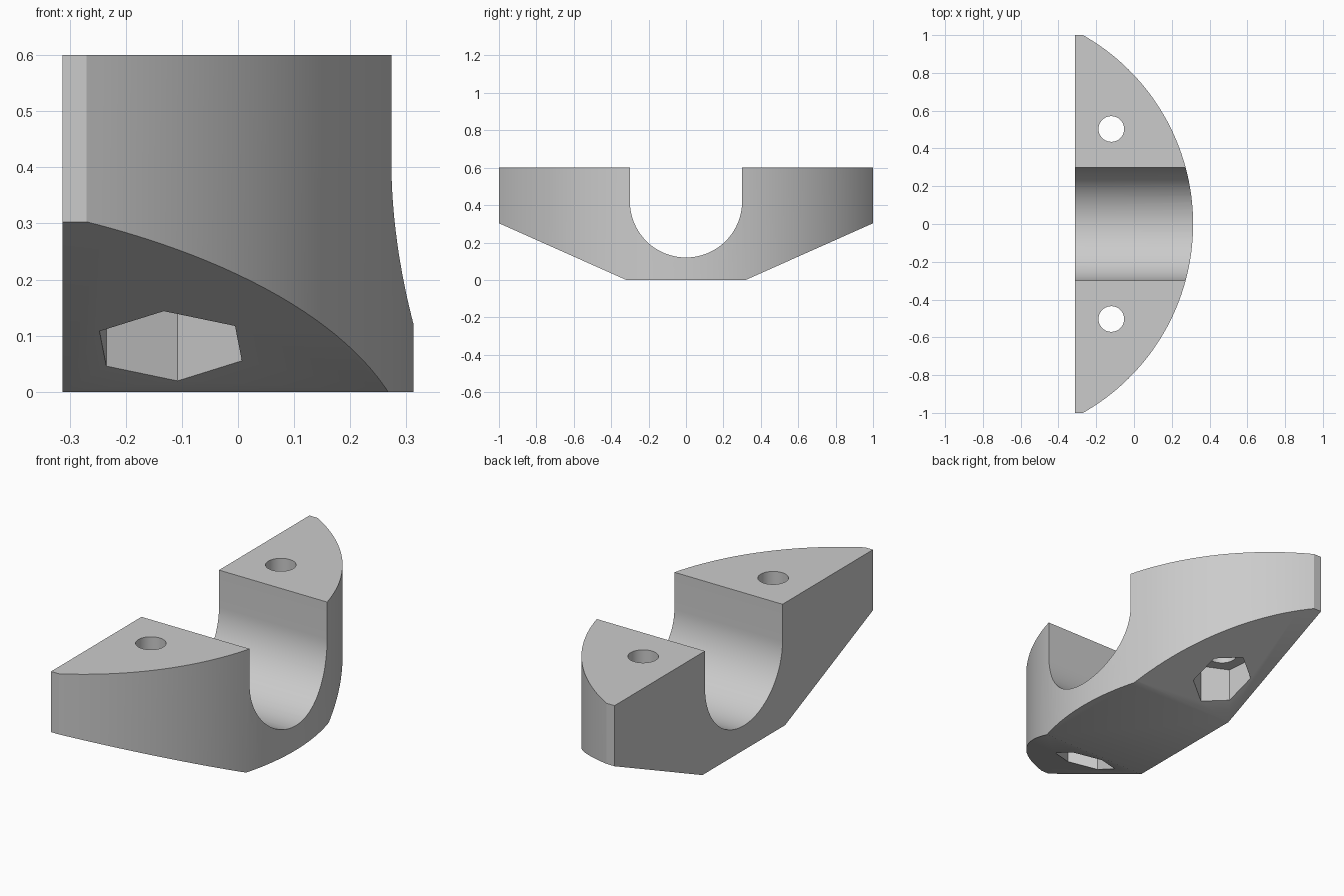
import bpy
import bmesh
from math import cos, sin, pi, radians, asin
from mathutils import Matrix, Vector

if "Cube" in bpy.data.objects:
    bpy.data.objects.remove(bpy.data.objects["Cube"], do_unlink=True)

BACK_X, FRONT_X, HEIGHT = -0.313, 0.313, 0.6
ARC_R = 1.149
HOLE_X, HOLE_Y = -0.12, 0.503

grey = bpy.data.materials.new("plain grey")
grey.use_nodes = True
colour = (0.6, 0.6, 0.6, 1)
grey.diffuse_color = colour
grey.node_tree.nodes["Principled BSDF"].inputs["Base Color"].default_value = colour


def arc(cx, cy, r, start, end, steps):
    """Points along a circular arc, angles in radians."""
    angles = [start + (end - start) * i / steps for i in range(steps + 1)]
    return [(cx + r * cos(a), cy + r * sin(a)) for a in angles]


def prism(name, points, low, high, turn=Matrix(), planes=()):
    """Extrude a 2D outline from low to high, then trim it by planes."""
    bm = bmesh.new()
    face = bm.faces.new([bm.verts.new((x, y, low)) for x, y in points])
    top = bmesh.ops.extrude_face_region(bm, geom=[face])["geom"]
    moved = [v for v in top if isinstance(v, bmesh.types.BMVert)]
    bmesh.ops.translate(bm, verts=moved, vec=(0, 0, high - low))
    for point, normal in planes:
        geom = bm.verts[:] + bm.edges[:] + bm.faces[:]
        cut = bmesh.ops.bisect_plane(bm, geom=geom, plane_co=point,
                                     plane_no=normal, clear_outer=True)
        edges = [e for e in cut["geom_cut"] if isinstance(e, bmesh.types.BMEdge)]
        bmesh.ops.contextual_create(bm, geom=edges)
    bmesh.ops.transform(bm, matrix=turn, verts=bm.verts)
    bmesh.ops.recalc_face_normals(bm, faces=bm.faces)
    mesh = bpy.data.meshes.new(name)
    bm.to_mesh(mesh)
    bm.free()
    mesh.materials.append(grey)
    obj = bpy.data.objects.new(name, mesh)
    bpy.context.collection.objects.link(obj)
    return obj


# Bow-shaped block with the underside sloping up towards both ends
half = asin(1 / ARC_R)
outline = [(BACK_X, 1), (BACK_X, -1)] + arc(FRONT_X - ARC_R, 0, ARC_R, -half, half, 64)
slopes = [(Vector((0, s * 0.32, 0)), Vector((0, s * 0.303, -0.68)).normalized())
          for s in (-1, 1)]
body = prism("clamp_body", outline, 0, HEIGHT, planes=slopes)

# Round-bottomed channel running along x; outline (y, z) mapped to the side plane
side_on = Matrix(((0, 0, 1, 0), (1, 0, 0, 0), (0, 1, 0, 0), (0, 0, 0, 1)))
channel = [(0.3, 0.8), (-0.3, 0.8)] + arc(0, 0.42, 0.3, pi, 2 * pi, 48)
cutters = [prism("channel_cutter", channel, -0.5, 0.5, side_on)]

# Bolt holes and hexagonal nut pockets, mirrored front to back
for side in (-1, 1):
    y = side * HOLE_Y
    turn = radians(-25 * side)
    cutters.append(prism("bolt_hole_cutter",
                         arc(HOLE_X, y, 0.068, 0, 2 * pi, 40)[:-1], -0.1, 0.8))
    cutters.append(prism("nut_pocket_cutter",
                         arc(HOLE_X, y, 0.14, turn, turn + 2 * pi, 6)[:-1], -0.1, 0.21))

# Carve the block
bpy.context.view_layer.objects.active = body
for cutter in cutters:
    cutter.hide_render = True
    mod = body.modifiers.new(cutter.name, "BOOLEAN")
    mod.operation = "DIFFERENCE"
    mod.solver = "EXACT"
    mod.object = cutter
    bpy.ops.object.modifier_apply(modifier=mod.name)
    bpy.data.objects.remove(cutter, do_unlink=True)

bpy.ops.object.select_all(action="DESELECT")
body.select_set(True)
bpy.ops.object.shade_smooth_by_angle(angle=radians(30))
